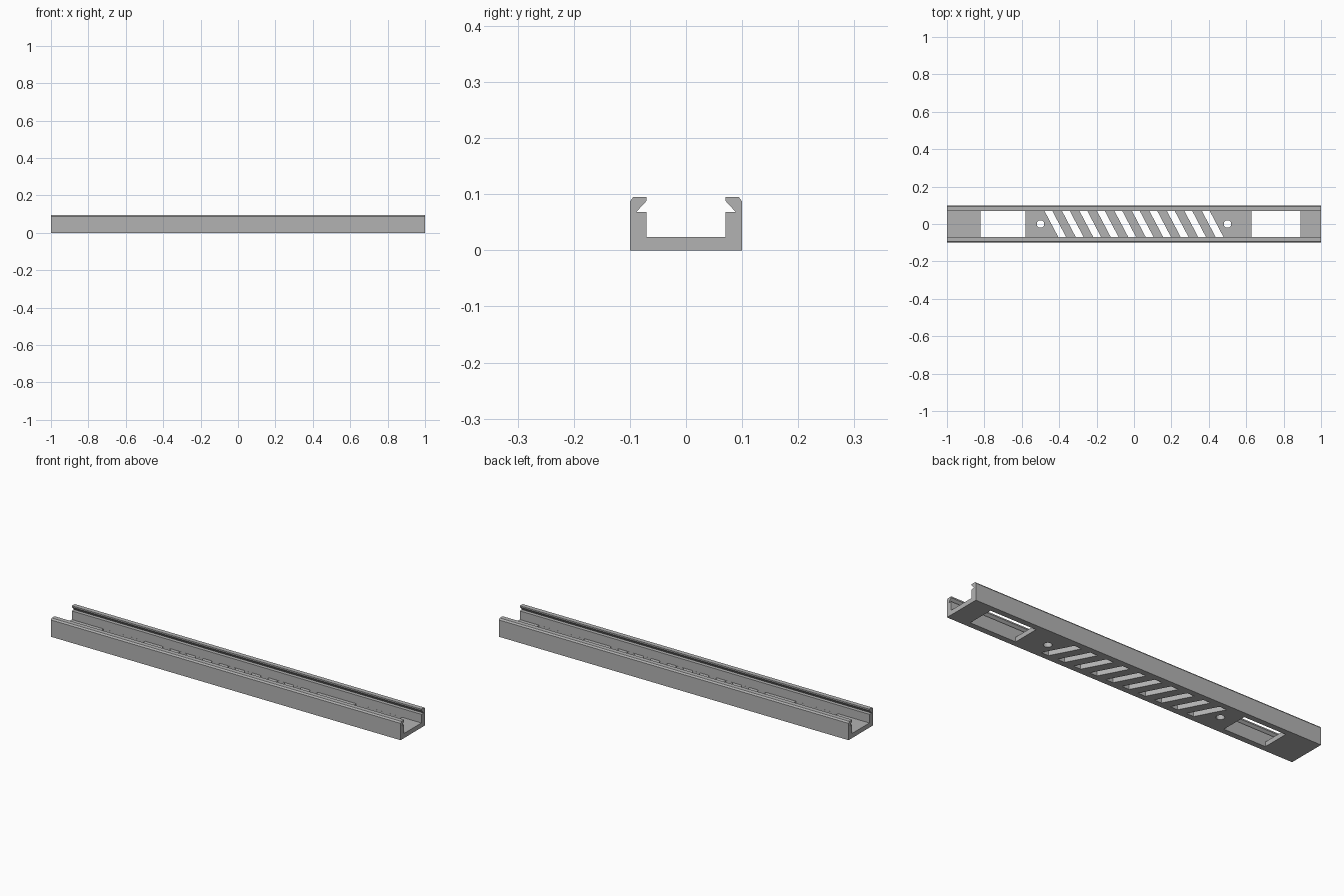
import bpy, bmesh, math

cube = bpy.data.objects.get("Cube")
if cube:
    bpy.data.objects.remove(cube, do_unlink=True)

FLOOR = 0.024      # floor thickness
INNER = 0.0705     # half width of the channel

grey = bpy.data.materials.new("mid_grey")
grey.use_nodes = True
colour = (0.45, 0.45, 0.45, 1)
grey.diffuse_color = colour
grey.node_tree.nodes["Principled BSDF"].inputs["Base Color"].default_value = colour


def add_prism(bm, ring, offset):
    """Extrude a closed ring of points along an offset into a solid."""
    face = bm.faces.new([bm.verts.new(p) for p in ring])
    out = bmesh.ops.extrude_face_region(bm, geom=[face])
    verts = [g for g in out["geom"] if isinstance(g, bmesh.types.BMVert)]
    bmesh.ops.translate(bm, verts=verts, vec=offset)


def make_object(name, bm):
    bmesh.ops.recalc_face_normals(bm, faces=bm.faces)
    mesh = bpy.data.meshes.new(name)
    bm.to_mesh(mesh)
    bm.free()
    obj = bpy.data.objects.new(name, mesh)
    mesh.materials.append(grey)
    bpy.context.collection.objects.link(obj)
    return obj


# Channel rail: half section mirrored across the middle, swept along x
half = [(0.1, 0), (0.1, 0.087), (0.094, 0.095), (INNER, 0.095), (INNER, 0.088),
        (0.0885, 0.0685), (INNER, 0.0685), (INNER, FLOOR)]
section = half + [(-y, z) for y, z in reversed(half)]
bm = bmesh.new()
add_prism(bm, [(-1, y, z) for y, z in section], (2, 0, 0))
rail = make_object("channel_rail", bm)

# Floor openings, all cut from one helper mesh
bm = bmesh.new()
bottom, depth = -0.02, (0, 0, 0.03 + FLOOR)
edge = INNER - 0.0003


def add_slot(left, right, lean):
    ring = [(left + lean, -edge), (right + lean, -edge),
            (right - lean, edge), (left - lean, edge)]
    add_prism(bm, [(x, y, bottom) for x, y in ring], depth)


# Rectangular windows near the ends
add_slot(-0.82, -0.58, 0)
add_slot(0.627, 0.89, 0)

# Slanted slots in the middle
for i in range(10):
    x = (i - 4.5) * 0.0935
    add_slot(x - 0.021, x + 0.021, 0.037)

# Round screw holes
for x in (-0.5, 0.5):
    angles = [math.tau * i / 32 for i in range(32)]
    add_prism(bm, [(x + 0.02 * math.cos(a), 0.02 * math.sin(a), bottom)
                   for a in angles], depth)

cutter = make_object("floor_cutter", bm)
cutter.hide_render = True

# Cut the floor and drop the helper
mod = rail.modifiers.new("floor_openings", 'BOOLEAN')
mod.operation = 'DIFFERENCE'
mod.solver = 'EXACT'
mod.object = cutter
bpy.context.view_layer.objects.active = rail
rail.select_set(True)
bpy.ops.object.modifier_apply(modifier=mod.name)
bpy.data.objects.remove(cutter, do_unlink=True)
